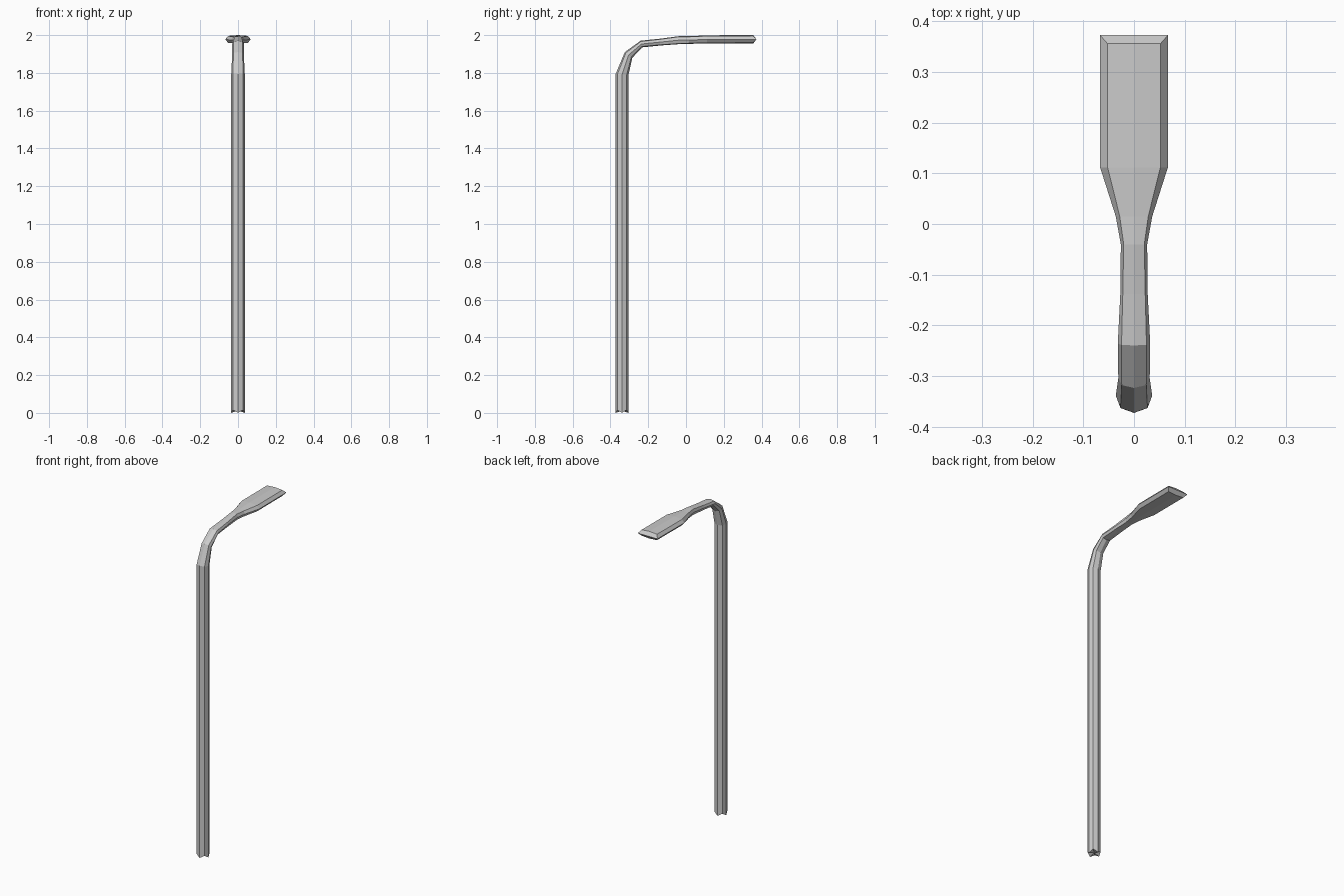
import bpy, bmesh, math

if "Cube" in bpy.data.objects:
    bpy.data.objects.remove(bpy.data.objects["Cube"])

# Rings along the lamp: y, z, tilt (90 = pointing up), half width, half thickness,
# diagonal corner width ratio, diagonal corner thickness ratio
RINGS = [
    (-0.339, 0.000, 90, 0.036, 0.034, 0.74, 0.72),
    (-0.339, 1.790, 83, 0.036, 0.034, 0.74, 0.72),
    (-0.304, 1.895, 52, 0.031, 0.025, 0.78, 0.72),
    (-0.236, 1.953, 12, 0.032, 0.018, 0.77, 0.75),
    (-0.137, 1.963, 4, 0.027, 0.018, 0.82, 0.80),
    (-0.040, 1.973, 2, 0.026, 0.021, 0.78, 0.85),
    (0.015, 1.974, 0, 0.036, 0.020, 0.78, 0.85),
    (0.112, 1.977, 0, 0.067, 0.022, 0.78, 0.82),
    (0.356, 1.978, 0, 0.067, 0.022, 0.78, 0.82),
]


def octagon(w, t, dw, dt):
    """Corners starting at +x, going over the top."""
    return [(w, 0), (w * dw, t * dt), (0, t), (-w * dw, t * dt),
            (-w, 0), (-w * dw, -t * dt), (0, -t), (w * dw, -t * dt)]


bm = bmesh.new()
loops = []
for y, z, tilt, w, t, dw, dt in RINGS:
    a = math.radians(tilt)
    loops.append([bm.verts.new((u, y - v * math.sin(a), z + v * math.cos(a)))
                  for u, v in octagon(w, t, dw, dt)])

# Pole, bend and flattened lamp head
for a, b in zip(loops, loops[1:]):
    for i in range(8):
        j = (i + 1) % 8
        bm.faces.new((a[i], a[j], b[j], b[i]))

# Zigzag foot
for v in loops[0][1::2]:
    v.co.z = 0.016
centre = bm.verts.new((0, -0.339, 0.012))
for i in range(8):
    bm.faces.new((loops[0][i], centre, loops[0][(i + 1) % 8]))

# Wedge-shaped tip of the head
tip = loops[-1]
tip[0].co.y = tip[4].co.y = 0.373
bm.faces.new(tip[0:5])
bm.faces.new(tip[4:8] + tip[0:1])

bmesh.ops.recalc_face_normals(bm, faces=bm.faces[:])
mesh = bpy.data.meshes.new("street_lamp")
bm.to_mesh(mesh)
bm.free()
bpy.context.collection.objects.link(bpy.data.objects.new("street_lamp", mesh))
